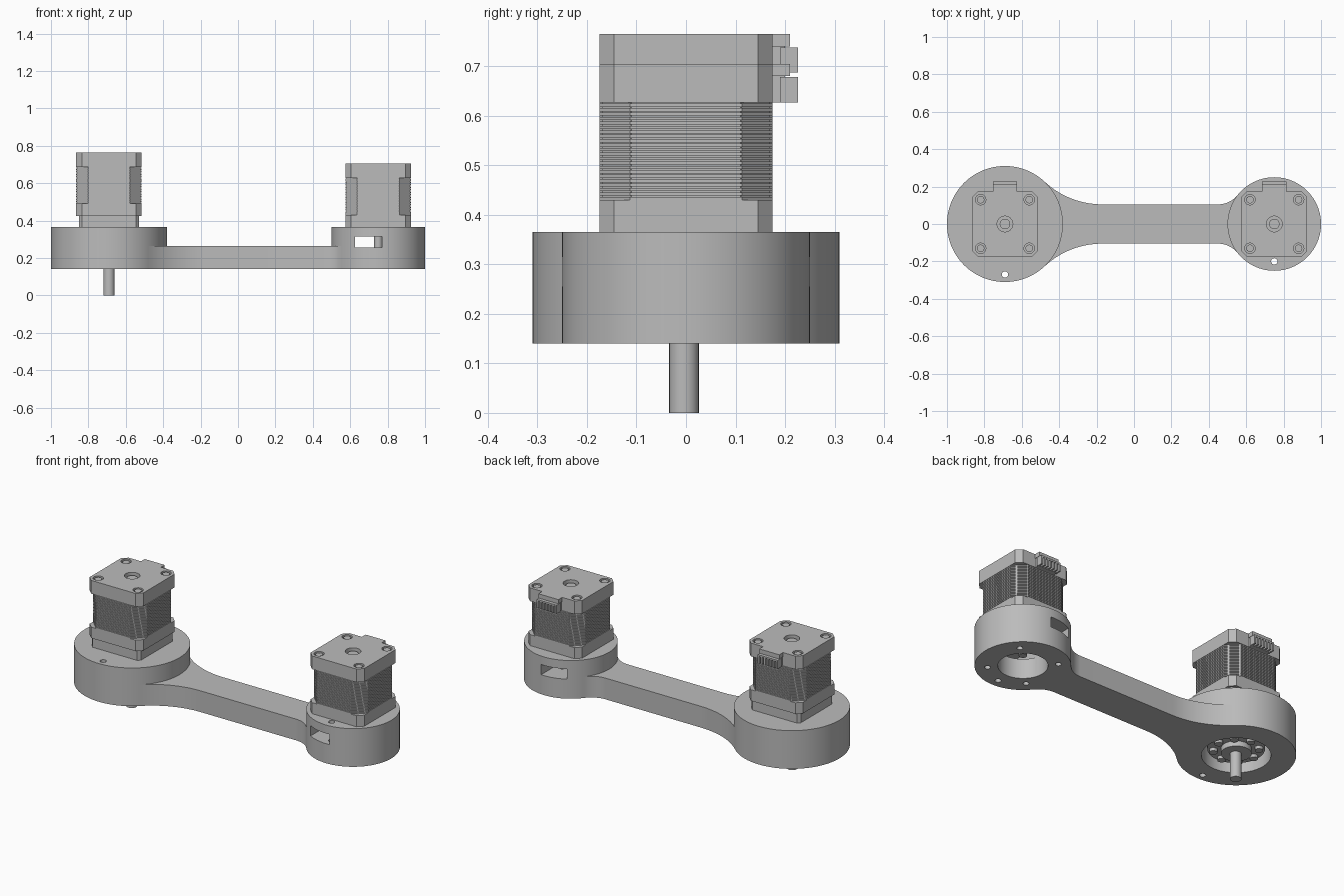
import bpy, bmesh
from math import cos, sin, pi, atan2, sqrt, radians

if "Cube" in bpy.data.objects:
    bpy.data.objects.remove(bpy.data.objects["Cube"], do_unlink=True)

grey = bpy.data.materials.new("plain_grey")
grey.use_nodes = True
grey.diffuse_color = (0.5, 0.5, 0.5, 1)
grey.node_tree.nodes["Principled BSDF"].inputs["Base Color"].default_value = (0.5, 0.5, 0.5, 1)


def prism(name, outline, z0, z1, centre=(0, 0)):
    """Extrude a closed xy outline between two heights."""
    bm = bmesh.new()
    low = [bm.verts.new((x + centre[0], y + centre[1], z0)) for x, y in outline]
    face = bm.faces.new(low)
    top = bmesh.ops.extrude_face_region(bm, geom=[face])["geom"]
    for v in top:
        if isinstance(v, bmesh.types.BMVert):
            v.co.z = z1
    bmesh.ops.recalc_face_normals(bm, faces=bm.faces)
    mesh = bpy.data.meshes.new(name)
    bm.to_mesh(mesh)
    bm.free()
    mesh.materials.append(grey)
    ob = bpy.data.objects.new(name, mesh)
    bpy.context.collection.objects.link(ob)
    return ob


def circle(r, n=32):
    return [(r * cos(2 * pi * i / n), r * sin(2 * pi * i / n)) for i in range(n)]


def rect(x0, x1, y0, y1):
    return [(x0, y0), (x1, y0), (x1, y1), (x0, y1)]


def chamfered(h, c):
    """Square outline of half-width h with corners cut by c."""
    k = h - c
    return [(h, -k), (h, k), (k, h), (-k, h), (-h, k), (-h, -k), (-k, -h), (k, -h)]


def activate(ob):
    bpy.ops.object.select_all(action="DESELECT")
    ob.select_set(True)
    bpy.context.view_layer.objects.active = ob


def cut(ob, cutter):
    mod = ob.modifiers.new("cut", "BOOLEAN")
    mod.operation, mod.solver, mod.object = "DIFFERENCE", "EXACT", cutter
    activate(ob)
    bpy.ops.object.modifier_apply(modifier=mod.name)
    bpy.data.objects.remove(cutter, do_unlink=True)


def smooth(ob):
    activate(ob)
    bpy.ops.object.shade_smooth_by_angle(angle=radians(30))


BASE, ARM_TOP, HUB_TOP = 0.14, 0.265, 0.365
BIG, SMALL = (-0.69, 0), (0.75, 0)
BIG_R, SMALL_R, ARM_W = 0.31, 0.25, 0.105


def flare(hub_x, hub_r, end_x):
    """Concave arc from the hub rim to the straight side of the arm."""
    dx = end_x - hub_x
    r = (dx * dx + ARM_W ** 2 - hub_r ** 2) / (2 * (hub_r - ARM_W))
    cy = ARM_W + r
    a0, a1 = atan2(-cy, -dx), -pi / 2
    return [(end_x + r * cos(a0 + (a1 - a0) * i / 16),
             cy + r * sin(a0 + (a1 - a0) * i / 16)) for i in range(17)]


# Arm joining the hubs
side = flare(BIG[0], BIG_R, -0.17) + flare(SMALL[0], SMALL_R, 0.45)[::-1]
smooth(prism("arm", side + [(x, -y) for x, y in side[::-1]], BASE, ARM_TOP))

# Large hub with gearbox pocket
big_hub = prism("large_hub", circle(BIG_R, 96), BASE, HUB_TOP, BIG)
cut(big_hub, prism("cutter", circle(0.18, 48), 0.1, 0.3, BIG))
cut(big_hub, prism("cutter", circle(0.017, 16), 0.1, 0.5, (BIG[0], -0.27)))
smooth(big_hub)

# Small hub with bore, side window and screw holes
small_hub = prism("small_hub", circle(SMALL_R, 96), BASE, HUB_TOP, SMALL)
cut(small_hub, prism("cutter", circle(0.13, 48), 0.1, 0.5, SMALL))
cut(small_hub, prism("cutter", rect(0.625, 0.77, -0.4, 0.4), 0.255, 0.315))
cut(small_hub, prism("cutter", circle(0.017, 16), 0.1, 0.5, (SMALL[0], -0.2)))
for sx in (-1, 1):
    for sy in (-1, 1):
        spot = (SMALL[0] + sx * 0.13, sy * 0.13)
        cut(small_hub, prism("cutter", circle(0.016, 16), 0.1, 0.24, spot))
smooth(small_hub)

# Gearbox and output shaft in the large hub
smooth(prism("gearbox_face", circle(0.15, 48), 0.18, 0.31, BIG))
smooth(prism("gearbox_boss", circle(0.08, 32), 0.15, 0.19, BIG))
for x, y in circle(0.118, 8):
    smooth(prism("gearbox_bolt", circle(0.022, 12), 0.162, 0.19, (BIG[0] + x, y)))
smooth(prism("output_shaft", circle(0.03, 24), 0, 0.2, (BIG[0], -0.004)))

# Shaft and pilot ring of the small-hub motor
smooth(prism("motor_shaft", circle(0.022, 24), 0.2, 0.38, SMALL))
smooth(prism("motor_pilot", circle(0.09, 32), 0.345, 0.38, SMALL))


def motor(label, c, z):
    """Stepper motor standing on height z."""
    low, high, top = z + 0.065, z + 0.262, z + 0.34
    prism(label + "_flange", chamfered(0.175, 0.03), z, low, c)

    # Laminated middle: slim core and a stack of plates
    prism(label + "_core", chamfered(0.17, 0.06), low, high, c)
    count = 22
    pitch = (high - low) / count
    plate = prism(label + "_laminations", chamfered(0.175, 0.062), low, low + pitch * 0.72, c)
    stack = plate.modifiers.new("stack", "ARRAY")
    stack.count = count
    stack.use_relative_offset = False
    stack.use_constant_offset = True
    stack.constant_offset_displace = (0, 0, pitch)

    # End cap with recessed screws and centre hole
    cap = prism(label + "_cap", chamfered(0.175, 0.03), high, top, c)
    cut(cap, prism("cutter", circle(0.042), top - 0.03, top + 0.1, c))
    for sx in (-1, 1):
        for sy in (-1, 1):
            spot = (c[0] + sx * 0.13, c[1] + sy * 0.13)
            cut(cap, prism("cutter", circle(0.028, 20), top - 0.015, top + 0.1, spot))
            smooth(prism(label + "_screw", circle(0.02, 16), top - 0.02, top - 0.004, spot))
    smooth(cap)
    smooth(prism(label + "_rear_bearing", circle(0.028, 24), top - 0.035, top - 0.012, c))

    # Cable socket on the back
    prism(label + "_socket_cover", rect(-0.065, 0.065, 0.17, 0.21), top - 0.025, top, c)
    prism(label + "_socket_body", rect(-0.06, 0.06, 0.17, 0.2), high, top - 0.02, c)
    prism(label + "_socket_lip", rect(-0.065, 0.065, 0.19, 0.226), top - 0.036, top - 0.027, c)
    for i in range(7):
        x = -0.06 + 0.02 * i
        prism(label + "_socket_rib", rect(x - 0.005, x + 0.005, 0.19, 0.226), high, top - 0.03, c)


motor("small_hub_motor", SMALL, HUB_TOP)
prism("motor_spacer", chamfered(0.16, 0.015), HUB_TOP - 0.01, 0.427, BIG)
motor("large_hub_motor", BIG, 0.425)
